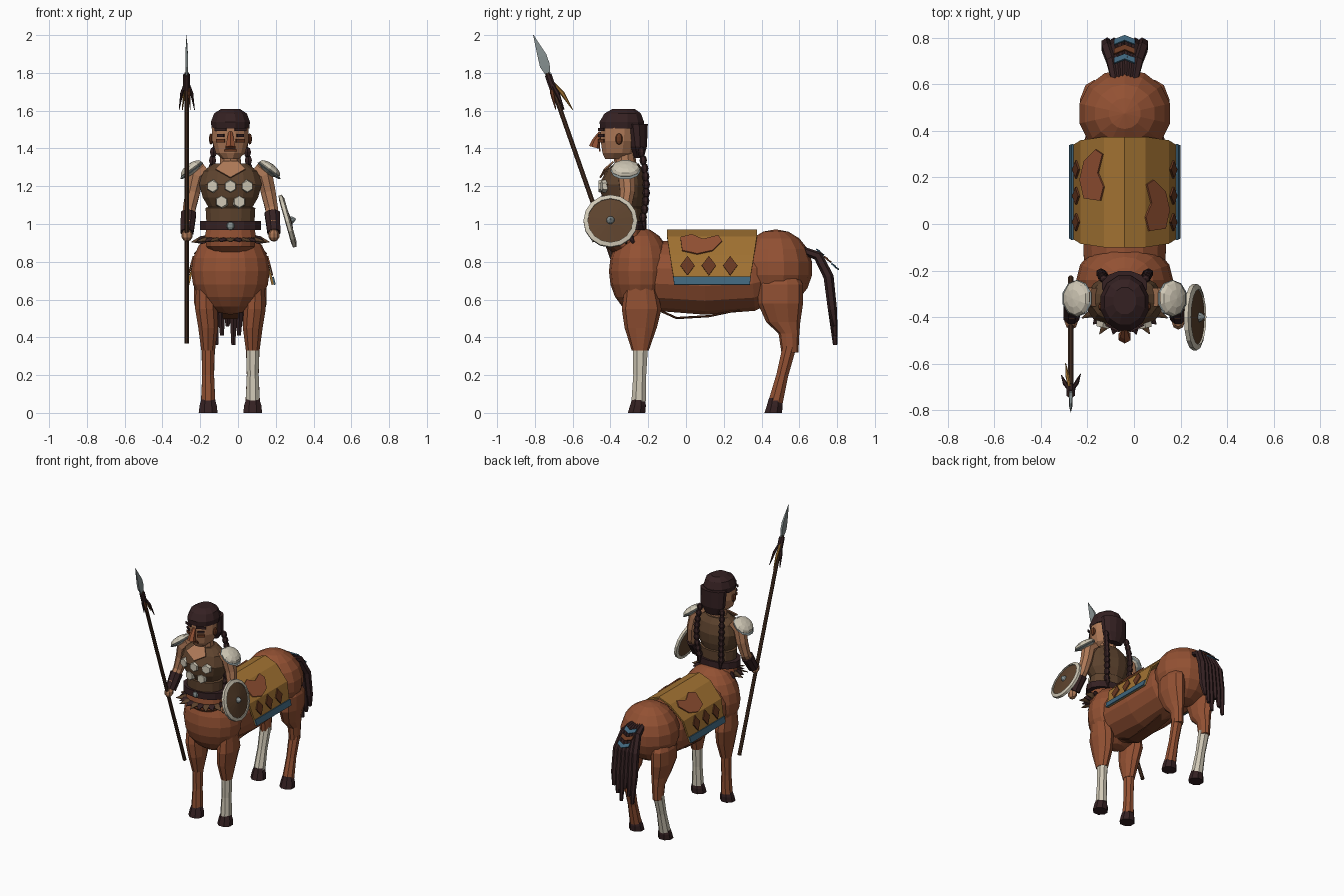
import bpy, bmesh, math
from mathutils import Vector, Matrix

if "Cube" in bpy.data.objects:
    bpy.data.objects.remove(bpy.data.objects["Cube"])

CX = -0.04  # body centre line


def mat(name, r, g, b):
    m = bpy.data.materials.new(name)
    m.diffuse_color = (r, g, b, 1)
    m.use_nodes = True
    m.node_tree.nodes["Principled BSDF"].inputs["Base Color"].default_value = m.diffuse_color
    return m


COAT = mat("chestnut_coat", .29, .082, .033)
SKIN = mat("skin", .42, .19, .095)
DARK = mat("dark_hair", .035, .015, .016)
VEST = mat("brown_leather", .11, .056, .027)
RUST = mat("rust_brown", .14, .04, .015)
OCHRE = mat("ochre_cloth", .36, .17, .032)
BLUE = mat("blue_trim", .05, .13, .2)
WHITE = mat("bone_white", .62, .57, .46)
STEEL = mat("steel", .24, .28, .28)
WOOD = mat("dark_wood", .065, .03, .017)


def add(name, bm, m):
    bmesh.ops.recalc_face_normals(bm, faces=bm.faces)
    me = bpy.data.meshes.new(name)
    bm.to_mesh(me)
    bm.free()
    me.materials.append(m)
    ob = bpy.data.objects.new(name, me)
    bpy.context.collection.objects.link(ob)
    return ob


def skin_rings(name, rings, m):
    bm = bmesh.new()
    vs = [[bm.verts.new(p) for p in r] for r in rings]
    n = len(vs[0])
    for a, b in zip(vs, vs[1:]):
        for i in range(n):
            bm.faces.new((a[i], a[(i + 1) % n], b[(i + 1) % n], b[i]))
    bm.faces.new(vs[0])
    bm.faces.new(vs[-1])
    return add(name, bm, m)


def loft(name, rings, m, n=12):
    """Horizontal elliptic rings: (x, y, z, rx, ry)."""
    ang = [2 * math.pi * (i + .5) / n for i in range(n)]
    return skin_rings(name, [[(x + rx * math.cos(a), y + ry * math.sin(a), z) for a in ang]
                             for x, y, z, rx, ry in rings], m)


def tube(name, pts, radii, m, n=8):
    """Rings square to a path; each radius is a number or (x radius, other radius)."""
    pts = [Vector(p) for p in pts]
    rings = []
    for k, p in enumerate(pts):
        t = (pts[min(k + 1, len(pts) - 1)] - pts[max(k - 1, 0)]).normalized()
        ref = Vector((1, 0, 0)) if abs(t.x) < .9 else Vector((0, 0, 1))
        u = (ref - t * t.dot(ref)).normalized()
        v = t.cross(u)
        r = radii[k] if isinstance(radii[k], tuple) else (radii[k], radii[k])
        rings.append([p + u * r[0] * math.cos(a) + v * r[1] * math.sin(a)
                      for a in (2 * math.pi * (i + .5) / n for i in range(n))])
    return skin_rings(name, rings, m)


def ball(name, loc, size, m, n=12, rot=None):
    bm = bmesh.new()
    M = Matrix.Translation(loc) @ (rot or Matrix()) @ Matrix.Diagonal((*size, 1))
    bmesh.ops.create_uvsphere(bm, u_segments=n, v_segments=max(4, n * 2 // 3), radius=1, matrix=M)
    return add(name, bm, m)


def plate(name, pts, m, thick=.008):
    bm = bmesh.new()
    bm.faces.new([bm.verts.new(p) for p in pts])
    ob = add(name, bm, m)
    s = ob.modifiers.new("thickness", 'SOLIDIFY')
    s.thickness, s.offset = thick, 0
    return ob


# horse body
ball("horse_chest", (CX, -.24, .75), (.208, .168, .23), COAT, 16)
ball("horse_rump", (CX, .475, .765), (.203, .195, .207), COAT, 14)
tube("barrel", [(CX, y, z) for y, z in ((-.3, .75), (-.15, .725), (.1, .715), (.35, .725), (.5, .75))],
     [(.13, .13), (.18, .185), (.19, .195), (.18, .185), (.13, .13)], COAT, 14)
tube("belly_strap", [(CX, y, z) for y, z in ((-.2, .57), (-.05, .502), (.12, .512), (.35, .56))],
     [(.05, .006)] * 4, RUST, 6)

# legs and hooves
for s, side in ((-1, "left"), (1, "right")):
    x = CX + s * .118
    loft(f"front_thigh_{side}", [(x + s * .012, -.24, .71, .03, .05), (x + s * .012, -.24, .66, .055, .085),
         (x + s * .01, -.235, .55, .062, .105), (x, -.24, .45, .055, .085), (x, -.242, .33, .038, .045)], COAT, 10)
    loft(f"front_shin_{side}", [(x, -.242, .34, .036, .043), (x, -.245, .2, .034, .037),
         (x, -.25, .06, .04, .042)], WHITE if s > 0 else COAT, 8)
    loft(f"hind_thigh_{side}", [(x, .5, .76, .04, .07), (x + s * .012, .5, .68, .065, .12),
         (x + s * .012, .5, .58, .065, .12), (x, .515, .48, .05, .09), (x, .545, .42, .04, .055),
         (x, .55, .32, .035, .045)], COAT, 10)
    tube(f"hind_shin_{side}", [(x, .548, .35), (x, .51, .2), (x, .475, .06)], [.039, .034, .041],
         WHITE if s < 0 else COAT, 8)
    for y, tag in ((-.262, "front"), (.462, "hind")):
        loft(f"{tag}_hoof_{side}", [(x, y, 0, .054, .05), (x, y + .008, .04, .049, .045),
             (x, y + .01, .08, .036, .035)], DARK, 8)

# tail: fanned strands with woven bands
for i in range(6):
    o = (i - 2.5) / 2.5
    drop = .36 + .05 * (i % 3)
    tube(f"tail_strand_{i}", [(CX + o * .04, .62, .86), (CX + o * .055, .7, .83), (CX + o * .075, .755, .72),
         (CX + o * .08, .775, .55), (CX + o * .075, .79, drop)], [.02, .026, .027, .024, .012], DARK, 6)
for k, m in enumerate((BLUE, RUST, BLUE)):
    y, z = .69 + k * .04, .867 - k * .038
    plate(f"tail_band_{k}", [(CX - .045, y, z), (CX, y + .018, z - .012), (CX + .045, y, z),
          (CX + .045, y + .022, z - .02), (CX, y + .04, z - .032), (CX - .045, y + .022, z - .02)], m)

# saddle blanket with trim, patches and diamonds
side_off = lambda z: .19 + (.835 - z) * .258
PROFILE = ((0, .97, -.1, .375), (.09, .935, -.1, .375), (.19, .835, -.085, .36), (.23, .68, -.06, .335))
bm = bmesh.new()
rows = [[bm.verts.new((CX + s * o, y, z)) for y in (y0, y1)]
        for s, o, z, y0, y1 in [(-1, *p) for p in PROFILE[:0:-1]] + [(1, *p) for p in PROFILE]]
for a, b in zip(rows, rows[1:]):
    bm.faces.new((a[0], a[1], b[1], b[0]))
blanket = add("saddle_blanket", bm, OCHRE)
blanket.modifiers.new("thickness", 'SOLIDIFY').thickness = .012
PATCH = ((.10, -.03), (.17, -.02), (.188, .06), (.17, .14), (.12, .19), (.09, .17), (.11, .09), (.085, .03))
for s, side in ((-1, "left"), (1, "right")):
    shift = .13 if s < 0 else 0
    plate(f"blanket_patch_{side}", [(CX + s * (o + .004), y + shift, .939 - (o - .09)) for o, y in PATCH], COAT)
    plate(f"blanket_trim_{side}", [(CX + s * (side_off(z) + .005), y, z) for z, y in
          ((.72, -.068), (.72, .343), (.678, .338), (.678, -.062))], BLUE, .0095)
    for k in range(3):
        y = .008 + k * .113
        plate(f"blanket_diamond_{side}_{k}", [(CX + s * (side_off(z) + .005), y + d, z) for d, z in
              ((0, .83), (.038, .78), (0, .728), (-.038, .78))], RUST)

# torso and clothing
Y = -.325
loft("waist", [(CX, Y + .02, .84, .09, .07), (CX, Y, .88, .13, .1), (CX, Y, .93, .14, .105),
     (CX, Y, 1.0, .125, .095)], COAT, 14)
loft("vest", [(CX, Y, 1.0, .13, .1), (CX, Y, 1.085, .135, .103), (CX, Y, 1.09, .12, .095),
     (CX, Y - .005, 1.14, .15, .115), (CX, Y - .008, 1.21, .17, .125), (CX, Y, 1.28, .15, .1),
     (CX, Y + .01, 1.32, .09, .065)], VEST, 14)
loft("belt", [(CX, Y, .968, .165, .115), (CX, Y, 1.015, .165, .115)], DARK, 14)
ball("belt_buckle", (CX, Y - .115, .99), (.022, .012, .022), STEEL, 8)
for k in range(15):
    a = math.radians(-200 + k * 220 / 14)
    c, d = math.cos(a), math.sin(a)
    r = 1 + .12 * (k % 2)
    tube(f"waist_feather_{k}", [(CX + .11 * c, Y + .08 * d, .925), (CX + .155 * c, Y + .125 * d, .915),
         (CX + .185 * r * c, Y + .155 * r * d, .905)], [(.02, .008), (.024, .008), .002],
         VEST if k % 2 else DARK, 6)
for k, (x, z) in enumerate(((-.09, 1.2), (0, 1.2), (.085, 1.2), (-.045, 1.118), (.045, 1.118))):
    y = Y - .125 * math.sqrt(1 - (x / .17) ** 2) - .002 + (.015 if z < 1.15 else 0)
    tube(f"vest_disc_{k}", [(CX + x, y + .012, z), (CX + x * 1.06, y - .012, z)], [.037, .03], WHITE, 6)
plate("bare_collar", [(CX - .08, Y - .107, 1.29), (CX, Y - .13, 1.245), (CX + .08, Y - .107, 1.29),
      (CX + .04, Y - .06, 1.33), (CX - .04, Y - .06, 1.33)], SKIN)

# arms, bracers and shoulder pads
for s, side in ((-1, "left"), (1, "right")):
    tube(f"arm_{side}", [(CX + s * .13, -.315, 1.3), (CX + s * .18, -.315, 1.26), (CX + s * .2, -.31, 1.17),
         (CX + s * .218, -.325, 1.08), (CX + s * .228, -.38, 1.0)], [.042, .048, .042, .036, .034], SKIN)
    tube(f"bracer_{side}", [(CX + s * .222, -.34, 1.055), (CX + s * .23, -.4, .955)], [.044, .037], DARK)
    ball(f"hand_{side}", (CX + s * .23, -.42, .94), (.03, .036, .034), SKIN, 8)
    tilt = Matrix.Rotation(s * math.radians(36), 4, 'Y')
    ball(f"pad_rim_{side}", (CX + s * .205, -.32, 1.282), (.08, .08, .013), STEEL, 10, tilt)
    ball(f"shoulder_pad_{side}", (CX + s * .207, -.32, 1.292), (.07, .078, .03), WHITE, 10, tilt)

# head and face
tube("neck", [(CX, -.315, 1.27), (CX, -.33, 1.4)], [.06, .055], SKIN, 10)
loft("head", [(CX, -.37, 1.345, .045, .06), (CX, -.36, 1.375, .08, .085), (CX, -.355, 1.44, .1, .1),
     (CX, -.35, 1.53, .1, .105)], SKIN, 12)
tube("nose", [(CX, -.45, 1.485), (CX, -.475, 1.44), (CX, -.485, 1.405)], [.012, .022, .03], COAT, 6)
plate("mouth", [(CX + x, -.456, z) for x, z in ((-.035, 1.385), (.035, 1.385), (.03, 1.398), (-.03, 1.398))], RUST)
for s, side in ((-1, "left"), (1, "right")):
    for tag, z, w, h, m in (("brow", 1.5, .03, .008, DARK), ("eye", 1.468, .018, .008, DARK),
                            ("cheek_paint", 1.44, .022, .009, RUST)):
        plate(f"{tag}_{side}", [(CX + s * (.052 + a * w), -.448 + a * .014, z + b * h)
              for a, b in ((-1, -1), (1, -1), (1, 1), (-1, 1))], m)
    ball(f"ear_{side}", (CX + s * .102, -.355, 1.45), (.012, .02, .03), RUST, 8)

# hair and braids
loft("hair_cap", [(CX, -.34, 1.505, .103, .118), (CX, -.34, 1.54, .107, .122), (CX, -.335, 1.585, .09, .1),
     (CX, -.33, 1.61, .05, .06)], DARK, 12)
loft("back_hair", [(CX, -.25, 1.35, .055, .025), (CX, -.255, 1.41, .095, .05), (CX, -.265, 1.53, .1, .065)], DARK, 12)
for s, side in ((-1, "left"), (1, "right")):
    for k in range(9):
        ball(f"braid_{side}_{k}", (CX + s * (.09 + .012 * math.sin(k * .4)), -.235 + .025 * math.sin(k * .35),
             1.38 - k * .043), (.022, .02, .029), DARK, 6)
    tube(f"braid_tip_{side}", [(CX + s * .085, -.225, 1.02), (CX + s * .085, -.22, .97)], [.016, .004], DARK, 6)

# spear
SX = -.272
on = lambda z: (SX, -.73 + (1.79 - z) * .35, z)
tube("spear_shaft", [on(.37), on(1.8)], [.013, .013], WOOD, 8)
tube("spear_wrap", [on(1.71), on(1.79)], [.02, .02], DARK, 8)
tube("spear_blade", [on(1.79), on(1.84), (SX, -.762, 1.89), (SX, -.808, 2.0)],
     [(.008, .018), (.01, .038), (.01, .034), (.001, .002)], STEEL, 4)
for k, (dx, dy, m) in enumerate(((-.04, .07, DARK), (.042, .075, DARK), (-.022, .12, OCHRE), (.02, .03, RUST))):
    tube(f"spear_feather_{k}", [on(1.77), (SX + dx * .65, -.725 + dy * .6, 1.69), (SX + dx, -.72 + dy, 1.605)],
         [.006, (.009, .012), .002], m, 6)

# round shield
axis = Vector((.96, 0, .27))
C = Vector((.262, -.4, 1.015))
tube("shield_face", [C - axis * .008, C + axis * .008, C + axis * .02], [.125, .125, .03], VEST, 16)
bm = bmesh.new()
turn = axis.to_track_quat('Z', 'Y')
SECTION = ((.12, -.013), (.143, -.009), (.143, .009), (.12, .017))
grid = [[bm.verts.new(C + turn @ Vector((r * math.cos(a), r * math.sin(a), h))) for r, h in SECTION]
        for a in (math.tau * i / 16 for i in range(16))]
for i in range(16):
    for j in range(4):
        a, b = grid[i], grid[(i + 1) % 16]
        bm.faces.new((a[j], a[(j + 1) % 4], b[(j + 1) % 4], b[j]))
add("shield_rim", bm, WHITE)
tube("shield_boss", [C + axis * .015, C + axis * .03, C + axis * .045], [.024, .018, .003], STEEL, 8)
